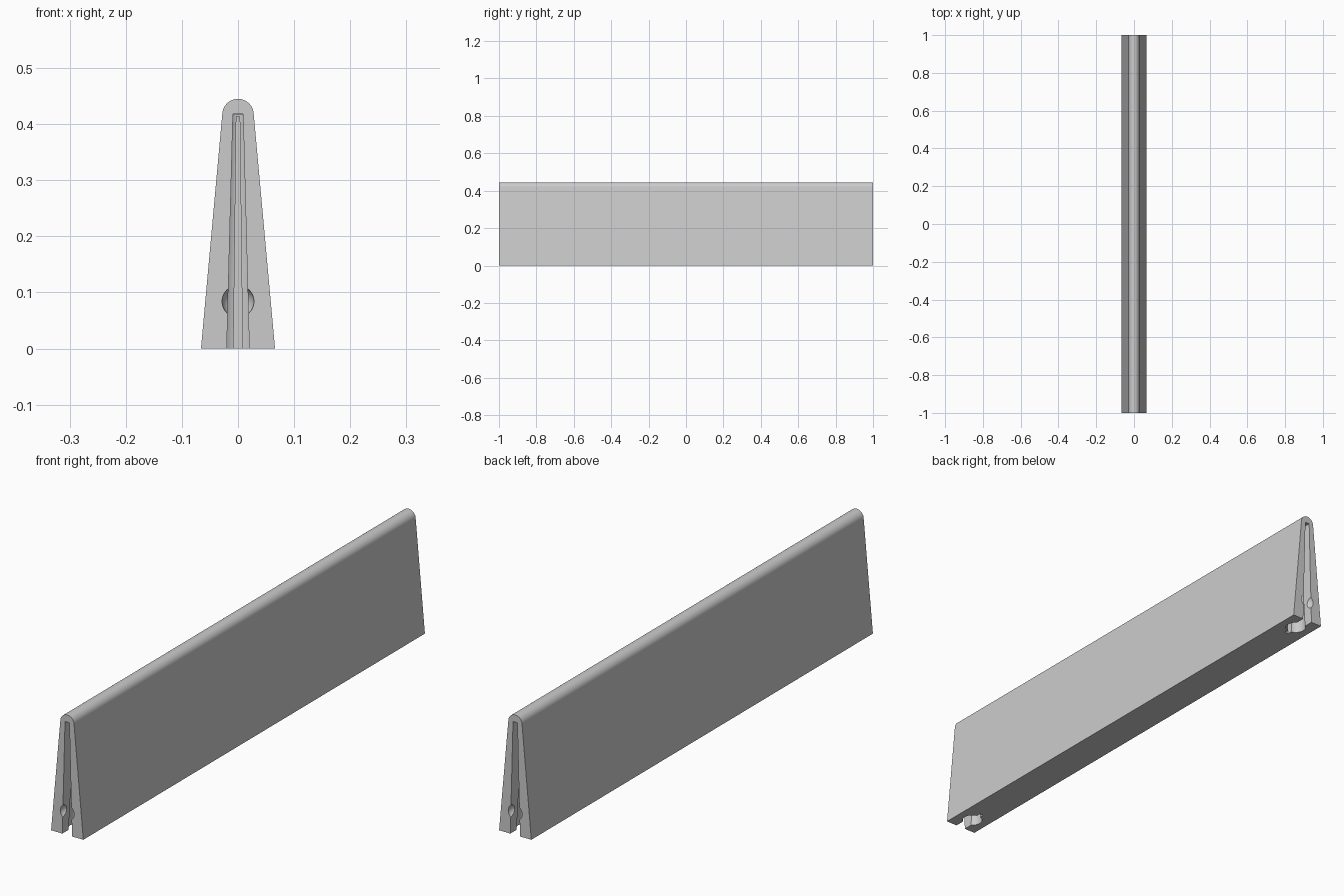
import bpy, bmesh, math
from mathutils import Matrix, Vector

cube = bpy.data.objects.get("Cube")
if cube:
    bpy.data.objects.remove(cube, do_unlink=True)

grey = bpy.data.materials.new("plain grey")
grey.use_nodes = True
COLOUR = (0.6, 0.6, 0.6, 1)
grey.diffuse_color = COLOUR
grey.node_tree.nodes["Principled BSDF"].inputs["Base Color"].default_value = COLOUR


def make_object(name, bm):
    bmesh.ops.recalc_face_normals(bm, faces=bm.faces)
    mesh = bpy.data.meshes.new(name)
    bm.to_mesh(mesh)
    bm.free()
    mesh.materials.append(grey)
    obj = bpy.data.objects.new(name, mesh)
    bpy.context.collection.objects.link(obj)
    return obj


def prism(name, outline, y0, y1):
    """Extrude an x-z outline along y."""
    bm = bmesh.new()
    face = bm.faces.new([bm.verts.new((x, y0, z)) for x, z in outline])
    grown = bmesh.ops.extrude_face_region(bm, geom=[face])["geom"]
    bmesh.ops.translate(bm, vec=(0, y1 - y0, 0),
                        verts=[v for v in grown if isinstance(v, bmesh.types.BMVert)])
    return make_object(name, bm)


def taper(bottom, top, height):
    """Symmetric tapering outline reaching a little under the base."""
    low = -0.05
    wide = bottom + (top - bottom) * low / height
    return [(-wide, low), (wide, low), (top, height), (-top, height)]


# Wedge body with a rounded ridge
ARC_R, ARC_Z = 0.028, 0.417
outline = [(-0.066, 0), (0.066, 0)]
for i in range(25):
    a = math.radians(5) + math.radians(170) * i / 24
    outline.append((ARC_R * math.cos(a), ARC_Z + ARC_R * math.sin(a)))
body = prism("wedge_body", outline, -1, 1)

# Pockets at both ends: open slot, tapered bore, narrow inner slot, ball seat
cutters = []
for side in (-1, 1):
    cutters.append(prism("end_slot", taper(0.02, 0.009, 0.418), side * 0.93, side * 1.05))

    bm = bmesh.new()
    bmesh.ops.create_cone(bm, cap_ends=True, segments=40, radius1=0.039, radius2=0.014,
                          depth=0.466,
                          matrix=Matrix.Translation(Vector((0, side * 0.933, 0.183))))
    cutters.append(make_object("tapered_bore", bm))

    cutters.append(prism("inner_slot", taper(0.008, 0.003, 0.414), side * 0.88, side * 0.94))

    bm = bmesh.new()
    bmesh.ops.create_uvsphere(bm, u_segments=32, v_segments=20, radius=0.0285,
                              matrix=Matrix.Translation(Vector((0, side, 0.084))))
    cutters.append(make_object("ball_seat", bm))

for cutter in cutters:
    cutter.hide_render = True
    mod = body.modifiers.new(cutter.name, 'BOOLEAN')
    mod.operation = 'DIFFERENCE'
    mod.solver = 'EXACT'
    mod.object = cutter

# Bake the cuts and drop the cutters
bpy.context.view_layer.update()
graph = bpy.context.evaluated_depsgraph_get()
baked = bpy.data.meshes.new_from_object(body.evaluated_get(graph))
body.modifiers.clear()
body.data = baked
for cutter in cutters:
    bpy.data.objects.remove(cutter, do_unlink=True)

body.data.materials.clear()
body.data.materials.append(grey)
for poly in body.data.polygons:
    poly.material_index = 0

# Smooth ridge and bores, crisp edges elsewhere
bpy.ops.object.select_all(action='DESELECT')
body.select_set(True)
bpy.context.view_layer.objects.active = body
bpy.ops.object.shade_smooth_by_angle(angle=math.radians(30))
